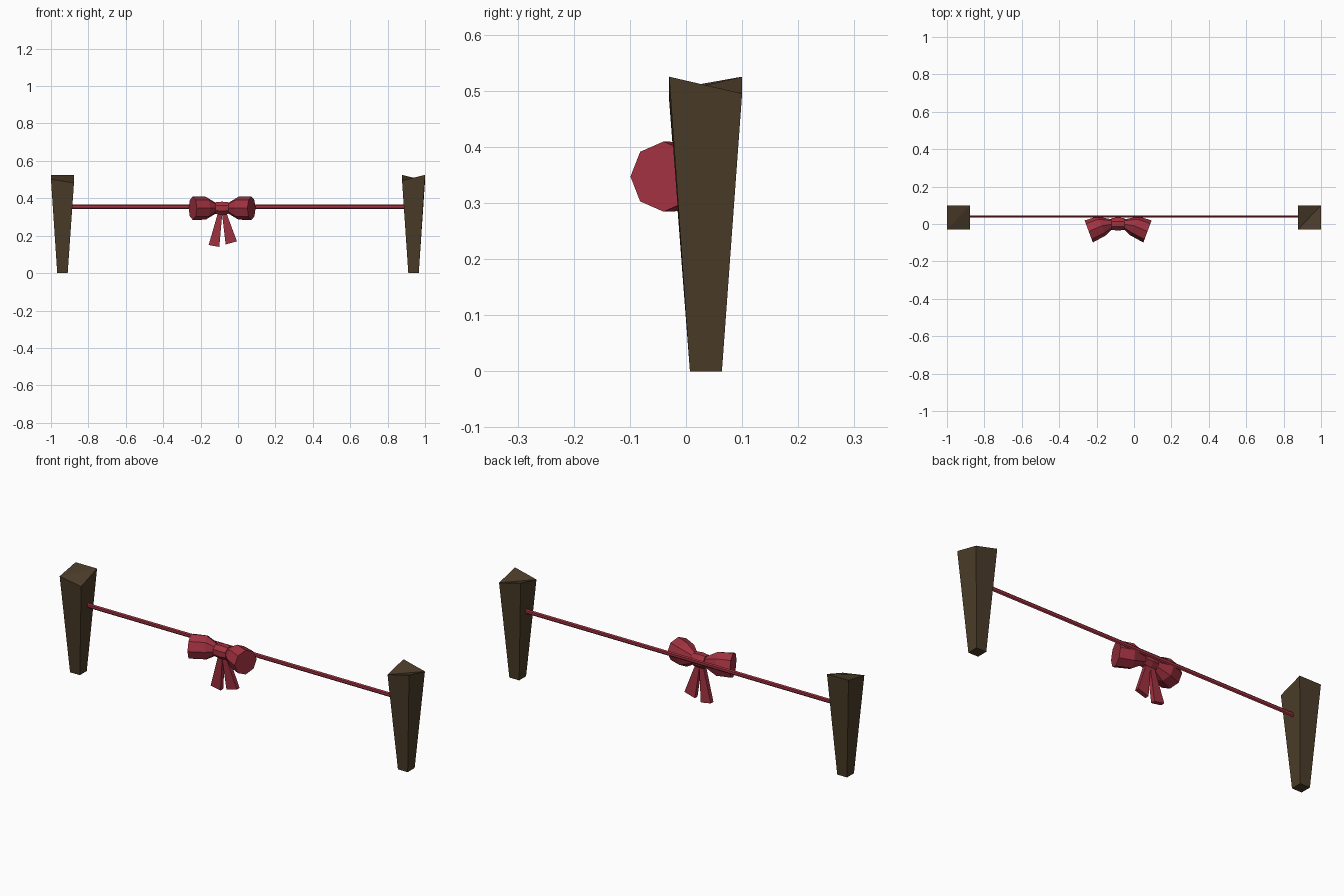
import bpy, bmesh
from math import cos, sin, pi
from mathutils import Vector

if "Cube" in bpy.data.objects:
    bpy.data.objects.remove(bpy.data.objects["Cube"])


def material(name, rgb):
    m = bpy.data.materials.new(name)
    m.diffuse_color = (*rgb, 1)
    m.use_nodes = True
    m.node_tree.nodes["Principled BSDF"].inputs["Base Color"].default_value = m.diffuse_color
    return m


WOOD = material("dark_wood", (0.07, 0.045, 0.022))
RED = material("red_ribbon", (0.36, 0.032, 0.052))


def loft(name, rings, mat, split_cap=False):
    """Skin a list of equal-sized rings and cap both ends."""
    bm = bmesh.new()
    vs = [[bm.verts.new(p) for p in r] for r in rings]
    n = len(vs[0])
    for a, b in zip(vs, vs[1:]):
        for i in range(n):
            j = (i + 1) % n
            bm.faces.new((a[i], a[j], b[j], b[i]))
    bm.faces.new(vs[0])
    t = vs[-1]
    if split_cap:
        bm.faces.new((t[0], t[1], t[2]))
        bm.faces.new((t[0], t[2], t[3]))
    else:
        bm.faces.new(t)
    bmesh.ops.recalc_face_normals(bm, faces=bm.faces[:])
    me = bpy.data.meshes.new(name)
    bm.to_mesh(me)
    bm.free()
    me.materials.append(mat)
    ob = bpy.data.objects.new(name, me)
    bpy.context.collection.objects.link(ob)
    return ob


def ring(center, half_depth, rz, n=8, phase=0.0):
    """Upright polygon ring; half_depth is its (x, y) half axis."""
    c, h = Vector(center), Vector((*half_depth, 0))
    return [c + h * cos(phase + 2 * pi * i / n) + Vector((0, 0, rz * sin(phase + 2 * pi * i / n)))
            for i in range(n)]


def rect(x0, x1, y0, y1, zs):
    return [(x, y, z) for (x, y), z in zip(((x0, y0), (x1, y0), (x1, y1), (x0, y1)), zs)]


# Tapered posts with unevenly cut tops
for name, cx, tops in (("left_post", -0.9385, (0.502, 0.482, 0.525, 0.525)),
                       ("right_post", 0.9385, (0.495, 0.525, 0.495, 0.525))):
    loft(name, [rect(cx - 0.028, cx + 0.028, 0.007, 0.064, [0] * 4),
                rect(cx - 0.0615, cx + 0.0615, -0.03, 0.10, tops)], WOOD, True)

# Ribbon stretched between the posts
loft("ribbon", [ring((x, 0.04, 0.355), (0, 0.006), 0.012, 6, pi / 6) for x in (-0.9, 0.9)], RED)

# Bow loops, flaring out from the knot
BX, BZ = -0.085, 0.347
for side, s in (("left", -1), ("right", 1)):
    loft(side + "_bow_loop", [
        ring((BX + s * 0.028, 0, BZ), (0, 0.024), 0.025),
        ring((BX + s * 0.088, -0.010, BZ), (s * 0.024, 0.050), 0.0615),
        ring((BX + s * 0.157, -0.040, BZ), (s * 0.022, 0.059), 0.0625)], RED)

# Knot
loft("bow_knot", [ring((BX + x, 0, BZ), (0, r), r, 8, pi / 8)
                  for x, r in ((-0.035, 0.034), (0, 0.038), (0.035, 0.034))], RED)

# Hanging tails
for name, top, low in (("left_tail", (-0.105, -0.083), ((-0.157, 0.150), (-0.100, 0.140))),
                       ("right_tail", (-0.087, -0.065), ((-0.066, 0.153), (-0.006, 0.170)))):
    (xa, za), (xb, zb) = low
    loft(name, [rect(xa, xb, 0.0, 0.022, (za, zb, zb, za)),
                rect(top[0], top[1], -0.010, 0.012, [0.33] * 4)], RED)
